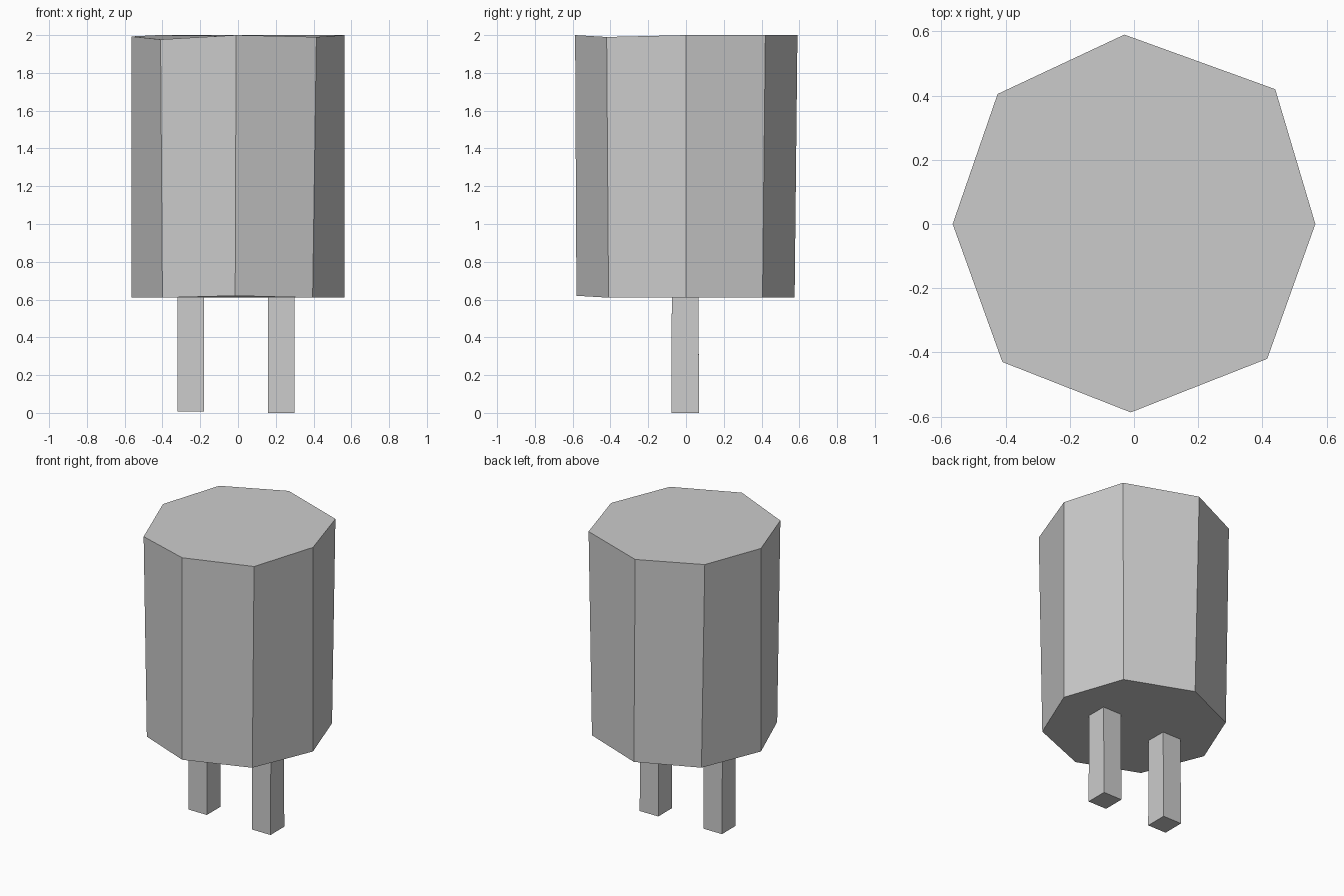
import bpy, bmesh

if "Cube" in bpy.data.objects:
    bpy.data.objects.remove(bpy.data.objects["Cube"])

grey = bpy.data.materials.new("light_grey")
grey.diffuse_color = (0.604, 0.604, 0.604, 1)
grey.use_nodes = True
grey.node_tree.nodes["Principled BSDF"].inputs["Base Color"].default_value = grey.diffuse_color


def prism(name, bottom, top):
    """Closed flat-shaded prism between two counter-clockwise rings."""
    bm = bmesh.new()
    lo = [bm.verts.new(p) for p in bottom]
    hi = [bm.verts.new(p) for p in top]
    bm.faces.new(hi)
    bm.faces.new(lo[::-1])
    n = len(lo)
    for i in range(n):
        j = (i + 1) % n
        bm.faces.new((lo[i], lo[j], hi[j], hi[i]))
    bmesh.ops.recalc_face_normals(bm, faces=bm.faces)
    mesh = bpy.data.meshes.new(name)
    bm.to_mesh(mesh)
    bm.free()
    mesh.materials.append(grey)
    obj = bpy.data.objects.new(name, mesh)
    bpy.context.collection.objects.link(obj)
    return obj


# Slightly irregular eight-sided body
body_top = [(0.565, 0, 2.0), (0.44, 0.42, 2.0), (-0.03, 0.59, 2.0), (-0.425, 0.405, 2.0),
            (-0.565, 0, 1.993), (-0.41, -0.43, 1.977), (-0.01, -0.587, 2.0), (0.415, -0.42, 1.99)]
body_bottom = [(0.565, 0, 0.61), (0.425, 0.405, 0.61), (-0.01, 0.575, 0.61), (-0.40, 0.405, 0.61),
               (-0.565, 0, 0.61), (-0.40, -0.41, 0.61), (-0.015, -0.58, 0.62), (0.395, -0.41, 0.61)]
prism("body", body_bottom, body_top)


# Two square legs
def leg(name, x0, x1, foot):
    def ring(z, y0, y1):
        return [(x0, y0, z), (x1, y0, z), (x1, y1, z), (x0, y1, z)]
    prism(name, ring(foot, -0.078, 0.07), ring(0.615, -0.075, 0.065))


leg("left_leg", -0.32, -0.18, 0.008)
leg("right_leg", 0.16, 0.30, 0.0)
